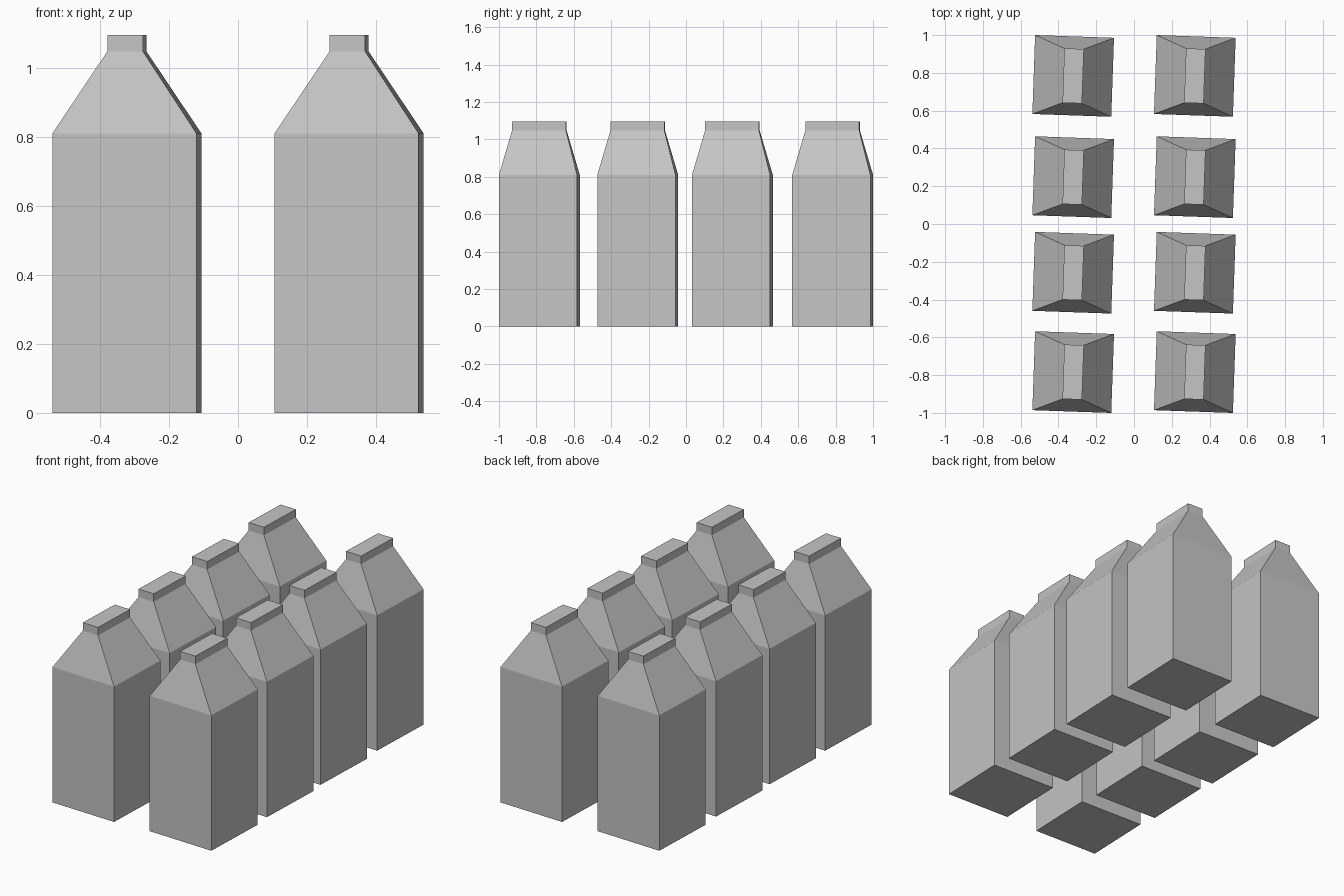
import bpy
import bmesh
import math

cube = bpy.data.objects.get("Cube")
if cube:
    bpy.data.objects.remove(cube, do_unlink=True)

# Plain grey card
grey = bpy.data.materials.new("grey_card")
grey.use_nodes = True
colour = (0.56, 0.56, 0.56, 1.0)
grey.diffuse_color = colour
grey.node_tree.nodes["Principled BSDF"].inputs["Base Color"].default_value = colour


def carton_mesh(sections):
    """Loft rectangles (width, depth, height) into one closed carton."""
    bm = bmesh.new()
    rings = []
    for w, d, z in sections:
        corners = [(-1, -1), (1, -1), (1, 1), (-1, 1)]
        rings.append([bm.verts.new((sx * w / 2, sy * d / 2, z)) for sx, sy in corners])
    bm.faces.new(rings[0][::-1])
    for low, high in zip(rings, rings[1:]):
        for i in range(4):
            j = (i + 1) % 4
            bm.faces.new((low[i], low[j], high[j], high[i]))
    bm.faces.new(rings[-1])
    mesh = bpy.data.meshes.new("carton")
    bm.to_mesh(mesh)
    bm.free()
    mesh.materials.append(grey)
    return mesh


# Box body, sloped shoulders, narrow flat-topped ridge
body, ridge = (0.418, 0.418), (0.103, 0.288)
mesh = carton_mesh([(*body, 0), (*body, 0.81), (*ridge, 1.048), (*ridge, 1.096)])

# Two columns of four cartons, each turned slightly
for side, x in (("right", -0.322), ("left", 0.322)):
    for row, y in enumerate((-0.784, -0.258, 0.248, 0.784), start=1):
        carton = bpy.data.objects.new(f"carton_{side}_{row}", mesh)
        carton.location = (x, y, 0)
        carton.rotation_euler.z = math.radians(-2)
        bpy.context.collection.objects.link(carton)
